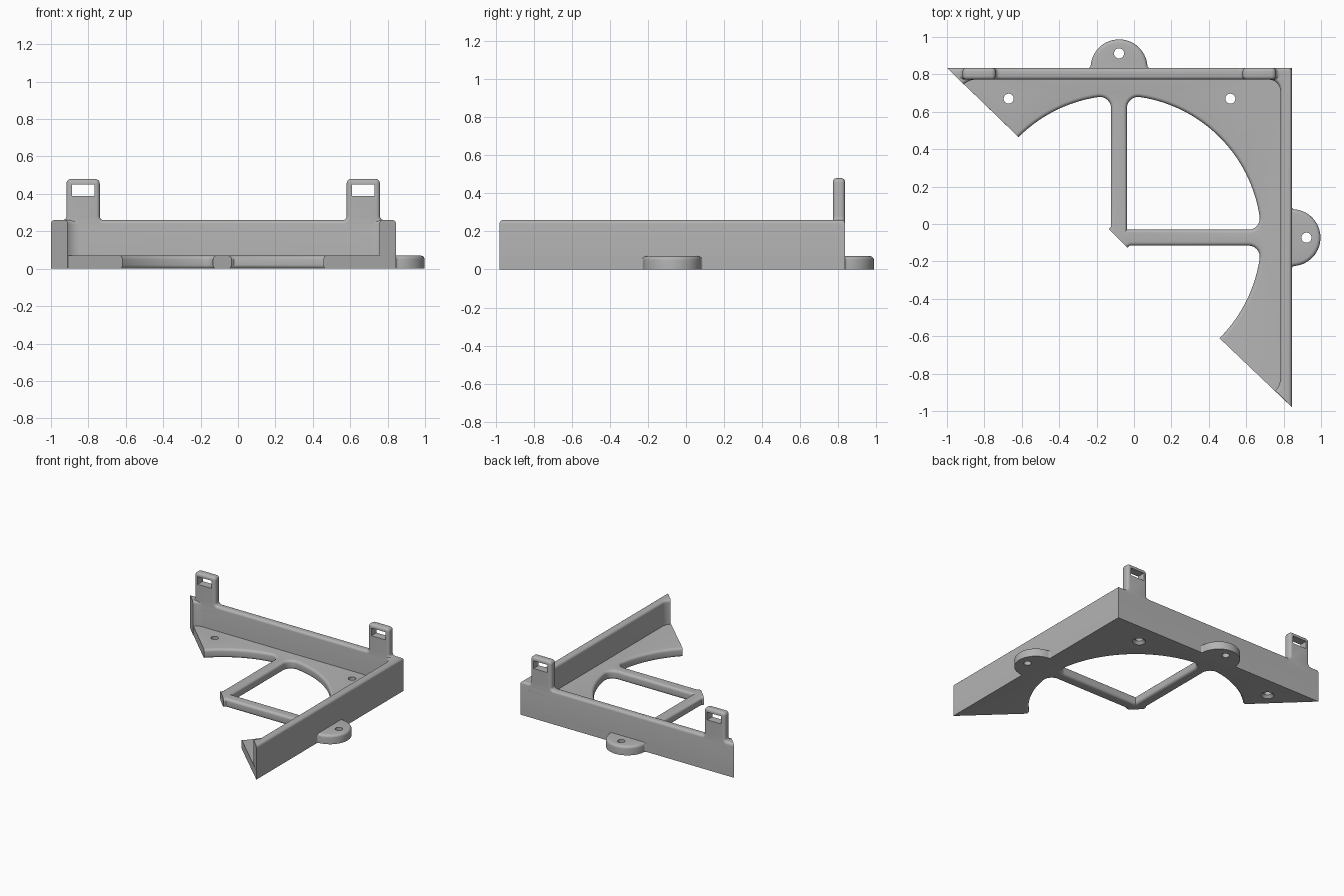
import bpy, bmesh
from math import sin, cos, pi, radians, degrees, atan2, sqrt

cube = bpy.data.objects.get("Cube")
if cube:
    bpy.data.objects.remove(cube)

grey = bpy.data.materials.new("plain grey")
grey.use_nodes = True
GREY = (0.45, 0.45, 0.45, 1)
grey.diffuse_color = GREY
grey.node_tree.nodes["Principled BSDF"].inputs["Base Color"].default_value = GREY

# Main sizes
X, Y = 0.845, 0.835            # outer wall faces
XMIN, YMIN = -1.0, -0.98       # mitred wall ends
THICK, WALL_H, BASE_H = 0.063, 0.26, 0.07
CX, CY, R = -0.08, -0.073, 0.76    # round opening
H, F = 0.0425, 0.06            # spoke half width, fillet at its root
ROUND = 0.02                   # edge rounding
BORE = 0.027


def arc(cx, cy, r, a0, a1, n=8):
    angles = [radians(a0 + (a1 - a0) * i / n) for i in range(n + 1)]
    return [(cx + r * cos(a), cy + r * sin(a)) for a in angles]


def circle(cx, cy, r, n=24):
    return arc(cx, cy, r, 0, 360, n)[:-1]


def swap(pts):
    return [(v, u) for u, v in reversed(pts)]


def rounded(bottom, top, both=False, r=ROUND, n=5):
    """Pairs of height and inward offset, with quarter-round edges."""
    q = [(r * sin(i * pi / 2 / n), r * (1 - cos(i * pi / 2 / n))) for i in range(n + 1)]
    low = [(bottom + r - s, d) for s, d in reversed(q)] if both else [(bottom, 0)]
    return low + [(top - r + s, d) for s, d in q]


def loft(name, levels, outline, place):
    """Stack outlines (outer loop and holes), then cap both ends."""
    bm = bmesh.new()
    previous = None
    for k, (t, d) in enumerate(levels):
        rings = [[bm.verts.new(place(u, v, t)) for u, v in loop] for loop in outline(t, d)]
        if previous:
            for a, b in zip(previous, rings):
                for i in range(len(a)):
                    j = (i + 1) % len(a)
                    bm.faces.new((a[i], a[j], b[j], b[i]))
        if k in (0, len(levels) - 1):
            edges = []
            for ring in rings:
                for i, v in enumerate(ring):
                    w = ring[(i + 1) % len(ring)]
                    edges.append(bm.edges.get((v, w)) or bm.edges.new((v, w)))
            bmesh.ops.triangle_fill(bm, use_beauty=True, edges=edges)
        previous = rings
    bmesh.ops.recalc_face_normals(bm, faces=bm.faces)
    mesh = bpy.data.meshes.new(name)
    bm.to_mesh(mesh)
    bm.free()
    obj = bpy.data.objects.new(name, mesh)
    bpy.context.collection.objects.link(obj)
    mesh.materials.append(grey)
    bpy.ops.object.select_all(action='DESELECT')
    obj.select_set(True)
    bpy.context.view_layer.objects.active = obj
    bpy.ops.object.shade_smooth_by_angle(angle=radians(35))
    return obj


# Base plate with the round opening, two spokes and countersunk screw holes
def spoke_side(d):
    q = H + F
    p = sqrt((R - F) ** 2 - q * q)
    a = degrees(atan2(q, p))
    return arc(p, q, F + d, -90, a) + arc(0, 0, R + d, a, 45, 24)[1:]


def base_outline(z, d):
    side = spoke_side(d)
    lower = [(u, -v) for u, v in side]
    tip = [(-H + d, 0.058), (-0.055 + d, 0.045 - d), (0.045 - d, -0.055 + d), (0.058, -H + d)]
    frame = [(X - CX, YMIN - CY), (X - CX, Y - CY), (XMIN - CX, Y - CY)]
    outer = tip + lower + frame + swap(lower)
    opening = [(H - d, H - d)] + side + swap(side)[1:]
    bore = max(BORE, 0.047 - z)
    holes = [circle(x - CX, 0.67 - CY, bore) for x in (-0.67, 0.515)]
    return [outer, opening] + holes


loft("base_plate", rounded(0, BASE_H, both=True), base_outline,
     lambda u, v, z: (CX + u, CY + v, z))


# Two walls meeting at the corner, with filleted inside corners and mitred ends
def wall_outline(z, d):
    ix, iy, f, g = X - THICK, Y - THICK, 0.06, 0.09
    right_end = arc(ix - g, X + YMIN - ix + g, g + d, -45, 0)
    corner = arc(ix - f, iy - f, f + d, 0, 90)
    left_end = arc(XMIN + Y - iy + g, iy - g, g + d, 90, 135)
    outer = [(XMIN + d, Y - d), (X - d, Y - d), (X - d, YMIN + d)]
    return [outer + right_end + corner + left_end]


loft("corner_walls", rounded(0, WALL_H), wall_outline, lambda u, v, z: (u, v, z))


# Upright slotted tabs on the back wall
def tab_outline(t, d):
    w, f, c, top = 0.089, 0.02, 0.025, 0.48
    foot = 0.2
    right = [(w + f, foot)] + arc(w + f, WALL_H + f, f + d, 270, 180, 5)
    right += arc(w - c, top - c, c - d, 0, 90, 5)
    left = [(-u, v) for u, v in reversed(right)]
    slot = [(-0.06, 0.39), (0.06, 0.39), (0.06, 0.45), (-0.06, 0.45)]
    return [right + left, slot]


for name, x in (("right_tab", -0.828), ("left_tab", 0.67)):
    loft(name, rounded(Y - THICK, Y, both=True), tab_outline,
         lambda u, v, t, x=x: (x + u, t, v))


# Half-round screw ears on the outside of each wall
def ear_outline(z, d):
    r, f = 0.152, 0.012
    a = sqrt((r + f) ** 2 - f * f)
    angle = degrees(atan2(f, a))
    foot = arc(a, f, f + d, 270, 180 + angle, 5)
    dome = arc(0, 0, r - d, angle, 180 - angle, 28)
    other = [(-u, v) for u, v in reversed(foot)]
    root = [(-a, -0.03), (a, -0.03)]
    return [root + foot + dome[1:-1] + other, circle(0, 0.077, BORE)]


loft("back_ear", rounded(0, BASE_H), ear_outline, lambda u, v, z: (CX + u, Y + v, z))
loft("side_ear", rounded(0, BASE_H), ear_outline, lambda u, v, z: (X + v, CY + u, z))
